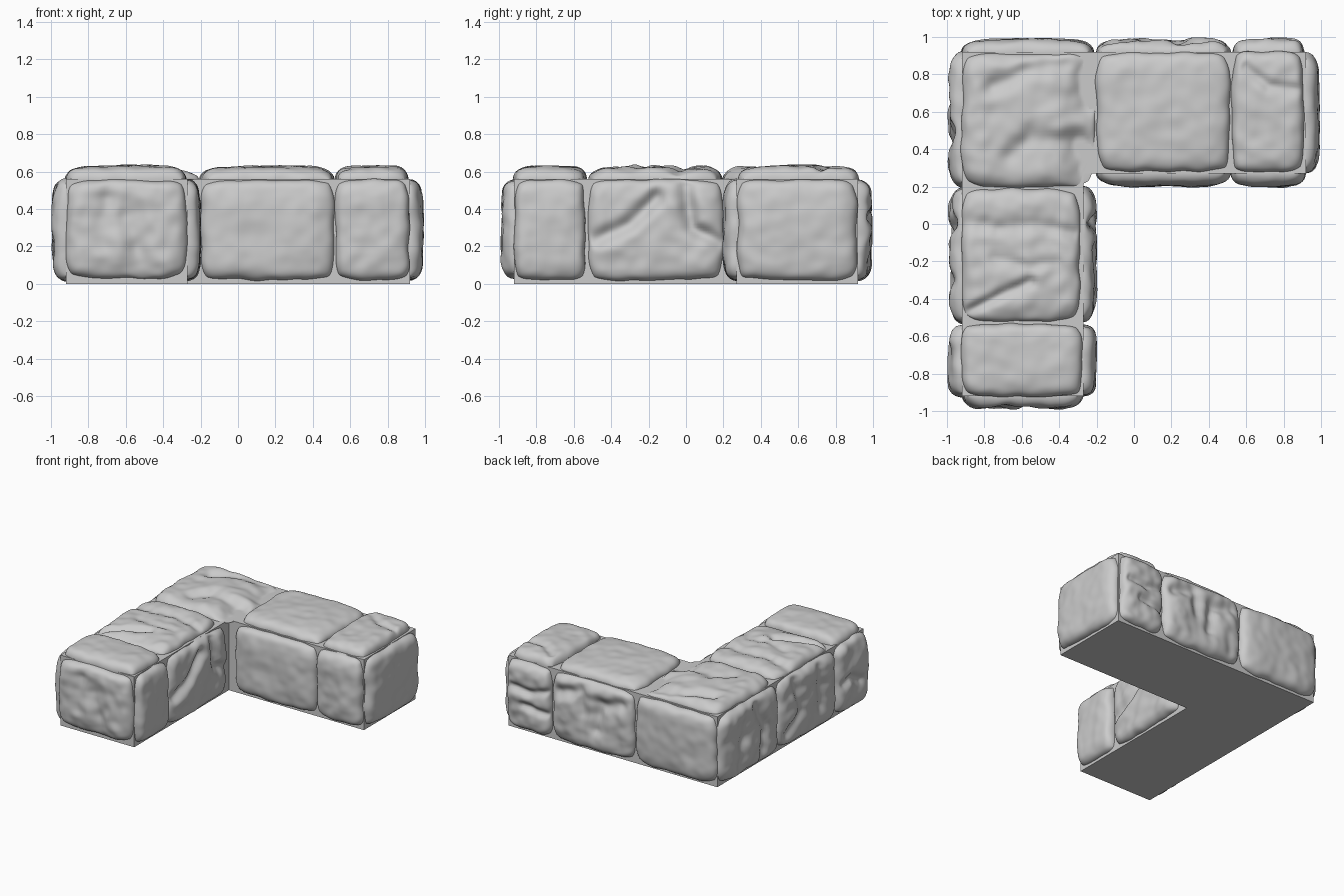
import bpy, bmesh, math
from mathutils import Vector, noise

cube = bpy.data.objects.get("Cube")
if cube:
    bpy.data.objects.remove(cube, do_unlink=True)

# Single stone colour
stone_mat = bpy.data.materials.new("grey_stone")
stone_mat.use_nodes = True
GREY = (0.6, 0.6, 0.6, 1)
stone_mat.diffuse_color = GREY
stone_mat.node_tree.nodes["Principled BSDF"].inputs["Base Color"].default_value = GREY

OUT, INN, TOP, BULGE = 0.92, 0.27, 0.56, 0.08


def finish(bm, name, smooth):
    mesh = bpy.data.meshes.new(name)
    bm.to_mesh(mesh)
    bm.free()
    mesh.materials.append(stone_mat)
    for p in mesh.polygons:
        p.use_smooth = smooth
    obj = bpy.data.objects.new(name, mesh)
    bpy.context.collection.objects.link(obj)


# L-shaped mortar core
bm = bmesh.new()
plan = [(-OUT, -OUT), (-INN, -OUT), (-INN, INN), (OUT, INN), (OUT, OUT), (-OUT, OUT)]
base = bm.faces.new([bm.verts.new((x, y, 0)) for x, y in plan])
top = bmesh.ops.extrude_face_region(bm, geom=[base])["geom"]
bmesh.ops.translate(bm, vec=(0, 0, TOP), verts=[g for g in top if isinstance(g, bmesh.types.BMVert)])
bmesh.ops.recalc_face_normals(bm, faces=bm.faces)
finish(bm, "wall_core", False)

# Faces of the wall: origin, in-plane axes, outward normal
X, Y, Z = Vector((1, 0, 0)), Vector((0, 1, 0)), Vector((0, 0, 1))
SIDES = {
    "top": (Z * TOP, X, Y, Z),
    "back": (Y * OUT, X, Z, Y),
    "left": (X * -OUT, Y, Z, -X),
    "inner_back": (Y * INN, X, Z, -Y),
    "inner_side": (X * -INN, Y, Z, X),
    "front_end": (Y * -OUT, X, Z, -Y),
    "right_end": (X * OUT, Y, Z, X),
}


def path_distance(p, path):
    best = 9
    for a, b in zip(path, path[1:]):
        a, b = Vector(a), Vector(b)
        t = max(0, min(1, (p - a).dot(b - a) / (b - a).length_squared))
        best = min(best, (p - a.lerp(b, t)).length)
    return best


def stone(name, side, u0, u1, v0=0.02, v1=0.555, rough=0.006, creases=(), n=56):
    """Pillow-shaped stone on one wall face; creases are (path, width, depth)."""
    origin, u, v, normal = SIDES[side]
    seed = Vector((u0 * 7, v1 * 5, len(name) * 1.7))
    bm = bmesh.new()
    rows = []
    for j in range(n + 1):
        row = []
        for i in range(n + 1):
            a = math.sin((i / n - 0.5) * math.pi)
            b = math.sin((j / n - 0.5) * math.pi)
            # rounded-square outline with a wavy rim
            pa, pb = a * math.sqrt(1 - 0.16 * b ** 6), b * math.sqrt(1 - 0.16 * a ** 6)
            p = Vector(((u0 + u1) / 2 + pa * (u1 - u0) / 2, (v0 + v1) / 2 + pb * (v1 - v0) / 2))
            pos = origin + u * p.x + v * p.y
            edge = max(abs(a), abs(b))
            wob = noise.noise_vector(pos * 9 + seed) * 0.012 * edge ** 4
            pos += u * wob.x + v * wob.y
            # domed height, dents and creases
            dome = math.sqrt(max(0, (1 - a ** 8) * (1 - b ** 8)))
            h = BULGE - 0.008 - 0.012 * (a * a + b * b) / 2
            h += noise.noise(pos * 5 + seed) * rough * 1.6 + noise.noise(pos * 13 + seed) * rough
            for path, width, depth in creases:
                h -= depth * math.exp(-(path_distance(p, path) / width) ** 2)
            h = min(BULGE, max(0.004, h)) * dome
            row.append(bm.verts.new(pos + normal * (h - 0.003)))
        rows.append(row)
    flip = u.cross(v).dot(normal) < 0
    for r0, r1 in zip(rows, rows[1:]):
        for i in range(n):
            quad = [r0[i], r0[i + 1], r1[i + 1], r1[i]]
            bm.faces.new(quad[::-1] if flip else quad)
    finish(bm, name, True)


# Top course
stone("top_corner_stone", "top", -0.92, -0.21, 0.2, 0.91, 0.012, [
    ([(-0.75, 0.74), (-0.58, 0.82), (-0.38, 0.86)], 0.05, 0.03),
    ([(-0.68, 0.36), (-0.55, 0.46), (-0.3, 0.44)], 0.05, 0.025),
    ([(-0.22, 0.9), (-0.25, 0.66)], 0.1, 0.07),
    ([(-0.22, 0.2), (-0.27, 0.38)], 0.11, 0.07)])
stone("top_back_middle_stone", "top", -0.2, 0.51, 0.28, 0.915)
stone("top_back_end_stone", "top", 0.525, 0.91, 0.28, 0.92, 0.008, [
    ([(0.6, 0.84), (0.72, 0.74), (0.9, 0.72)], 0.03, 0.02)])
stone("top_side_middle_stone", "top", -0.92, -0.29, -0.52, 0.19, 0.011, [
    ([(-0.9, -0.48), (-0.72, -0.38), (-0.56, -0.31)], 0.03, 0.035),
    ([(-0.72, -0.02), (-0.55, 0.0), (-0.32, -0.05)], 0.035, 0.02),
    ([(-0.92, 0.0), (-0.8, 0.0)], 0.05, 0.03),
    ([(-0.75, -0.18), (-0.55, -0.23), (-0.42, -0.2)], 0.03, 0.015)])
stone("top_side_end_stone", "top", -0.92, -0.28, -0.92, -0.535)

# Back face
stone("back_corner_stone", "back", -0.92, -0.215)
stone("back_middle_stone", "back", -0.2, 0.515, rough=0.012, creases=[
    ([(0.42, 0.42), (0.25, 0.46), (0.22, 0.3)], 0.05, 0.035),
    ([(0.1, 0.2), (0.08, 0.4), (-0.1, 0.45)], 0.05, 0.04)])
stone("back_end_stone", "back", 0.53, 0.91, rough=0.012, creases=[
    ([(0.55, 0.38), (0.7, 0.34), (0.85, 0.36)], 0.03, 0.03),
    ([(0.55, 0.2), (0.75, 0.23)], 0.03, 0.03)])

# Outer left face
stone("left_corner_stone", "left", 0.2, 0.92, rough=0.012, creases=[
    ([(0.42, 0.05), (0.4, 0.3), (0.5, 0.5)], 0.04, 0.035),
    ([(0.7, 0.1), (0.66, 0.4)], 0.05, 0.02)])
stone("left_middle_stone", "left", -0.53, 0.19, rough=0.012, creases=[
    ([(0.0, 0.5), (-0.06, 0.25), (0.1, 0.12)], 0.05, 0.04),
    ([(-0.3, 0.5), (-0.32, 0.2)], 0.05, 0.03)])
stone("left_end_stone", "left", -0.92, -0.545, rough=0.01, creases=[
    ([(-0.8, 0.22), (-0.68, 0.28), (-0.6, 0.26)], 0.04, 0.035)])

# Inner faces
stone("inner_back_middle_stone", "inner_back", -0.2, 0.515)
stone("inner_back_end_stone", "inner_back", 0.525, 0.915, rough=0.008)
stone("inner_side_middle_stone", "inner_side", -0.52, 0.2, rough=0.01, creases=[
    ([(-0.48, 0.24), (-0.3, 0.32), (-0.16, 0.46)], 0.045, 0.045),
    ([(0.0, 0.52), (0.03, 0.3), (0.18, 0.23)], 0.04, 0.045)])
stone("inner_side_end_stone", "inner_side", -0.915, -0.54)

# Arm ends
stone("front_end_stone", "front_end", -0.915, -0.275, 0.03, rough=0.01, creases=[
    ([(-0.72, 0.2), (-0.7, 0.45)], 0.05, 0.02),
    ([(-0.52, 0.03), (-0.53, 0.16), (-0.58, 0.36)], 0.07, 0.035)])
stone("right_end_stone", "right_end", 0.275, 0.915)
